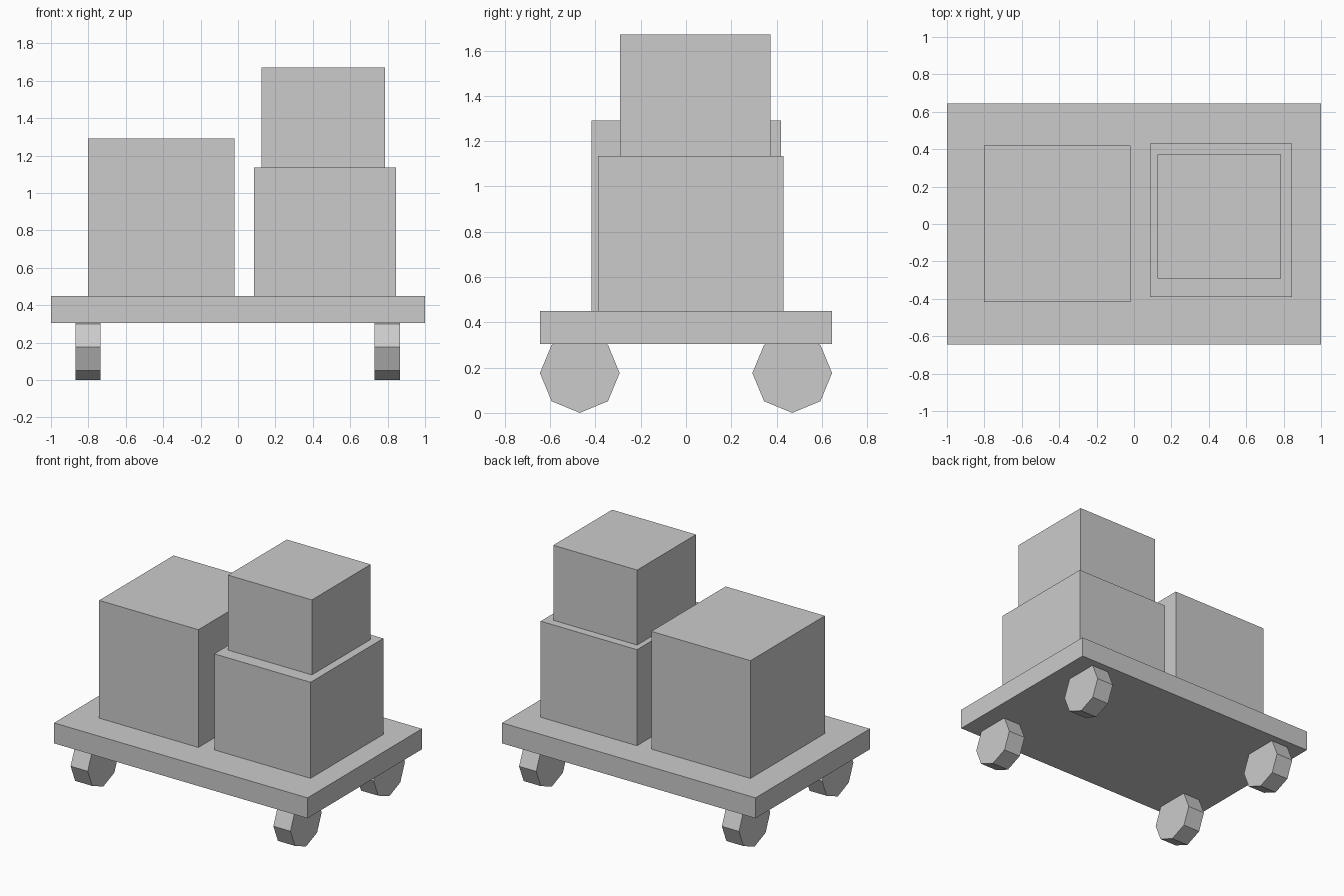
import bpy
import math

cube = bpy.data.objects.get("Cube")
if cube:
    bpy.data.objects.remove(cube, do_unlink=True)

grey = bpy.data.materials.new("plain grey")
grey.use_nodes = True
colour = (0.6, 0.6, 0.6, 1)
grey.diffuse_color = colour
grey.node_tree.nodes["Principled BSDF"].inputs["Base Color"].default_value = colour


def box(name, low, high):
    """Block spanning two opposite corners."""
    centre = [(a + b) / 2 for a, b in zip(low, high)]
    bpy.ops.mesh.primitive_cube_add(size=1, location=centre)
    ob = bpy.context.object
    ob.name = name
    ob.scale = [b - a for a, b in zip(low, high)]
    bpy.ops.object.transform_apply(location=False, rotation=False, scale=True)
    ob.data.materials.append(grey)


def wheel(name, x, y):
    """Eight-sided wheel standing on a corner, axle along x."""
    bpy.ops.mesh.primitive_cylinder_add(
        vertices=8, radius=0.176, depth=0.135,
        location=(x, y, 0.176), rotation=(0, math.pi / 2, 0))
    ob = bpy.context.object
    ob.name = name
    ob.data.materials.append(grey)


# Flat cart deck
deck_bottom, deck_top, stack_top = 0.304, 0.45, 1.135
box("deck", (-1, -0.645, deck_bottom), (1, 0.645, deck_top))

# Cargo
box("large_crate", (-0.803, -0.418, deck_top), (-0.02, 0.42, 1.29))
box("lower_crate", (0.085, -0.389, deck_top), (0.845, 0.431, stack_top))
box("upper_crate", (0.125, -0.291, stack_top), (0.787, 0.372, 1.67))

# Four wheels
for side, x in (("right", -0.802), ("left", 0.798)):
    for end, y in (("front", -0.469), ("back", 0.469)):
        wheel(f"{end}_{side}_wheel", x, y)
